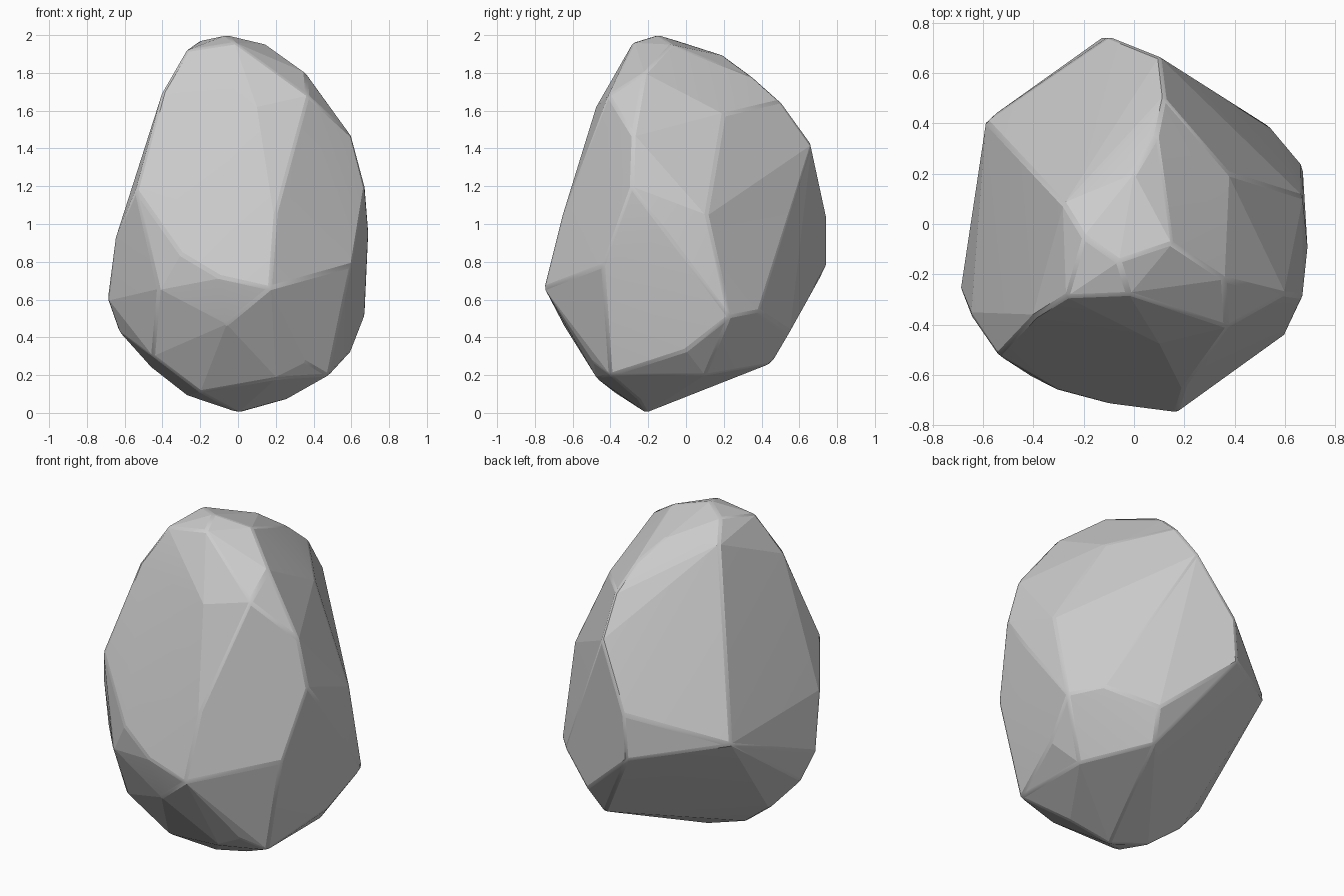
import bpy, bmesh

if "Cube" in bpy.data.objects:
    bpy.data.objects.remove(bpy.data.objects["Cube"])

# Corner points of the chipped boulder, grouped by height
crown = [(-.06, -.15, 2), (.15, -.08, 1.95), (-.2, -.05, 1.97), (-.27, -.29, 1.92), (-.02, -.28, 1.96),
         (-.4, -.37, 1.7), (.36, -.22, 1.8), (0, .2, 1.89), (.09, .35, 1.78),
         (.12, .5, 1.65), (-.28, .08, 1.88), (-.33, .16, 1.66)]
girdle = [(-.54, -.52, 1.18), (.1, -.475, 1.62), (.2, -.65, 1.06), (.37, -.41, 1.68),
          (.6, -.28, 1.47), (.67, -.29, 1.2), (.38, .2, 1.58), (.67, .11, 1.05),
          (.28, .47, 1.3), (.1, .665, 1.42), (-.1, .745, 1.05)]
belly = [(-.65, -.36, .92), (-.69, -.26, .6), (-.59, .41, .87), (-.12, .745, .78), (.54, .385, .54),
         (.67, .23, .51), (.69, -.1, .95), (.6, -.44, .78), (.17, -.75, .66),
         (-.1, -.715, .72), (-.3, -.66, .84), (-.42, -.6, .65)]
base = [(-.06, -.65, .47), (-.45, -.42, .3), (.36, -.49, .27), (.48, -.4, .2), (.6, 0, .33),
        (.28, .55, .43), (.23, .45, .26), (.48, .1, .2), (-.2, -.38, .11), (.2, -.47, .18),
        (.25, -.25, .07), (-.46, -.15, .24), (-.27, -.2, .09), (0, -.21, 0), (-.63, -.2, .43)]

# Stretch a tight skin around the corners
bm = bmesh.new()
for co in crown + girdle + belly + base:
    bm.verts.new(co)
hull = bmesh.ops.convex_hull(bm, input=bm.verts[:])
loose = {v for v in hull["geom_interior"] + hull["geom_unused"]
         if isinstance(v, bmesh.types.BMVert) and v.is_valid}
bmesh.ops.delete(bm, geom=list(loose), context='VERTS')
# Merge nearly coplanar triangles into broad facets
bmesh.ops.dissolve_limit(bm, angle_limit=.03, verts=bm.verts[:], edges=bm.edges[:])
bmesh.ops.recalc_face_normals(bm, faces=bm.faces[:])

mesh = bpy.data.meshes.new("boulder")
bm.to_mesh(mesh)
bm.free()
boulder = bpy.data.objects.new("boulder", mesh)
bpy.context.collection.objects.link(boulder)

# Slightly worn edges
worn = boulder.modifiers.new("worn_edges", 'BEVEL')
worn.width = .012
worn.segments = 1
worn.limit_method = 'ANGLE'
worn.angle_limit = .3

bpy.context.view_layer.objects.active = boulder
boulder.select_set(True)
bpy.ops.object.shade_smooth_by_angle(angle=.12)
